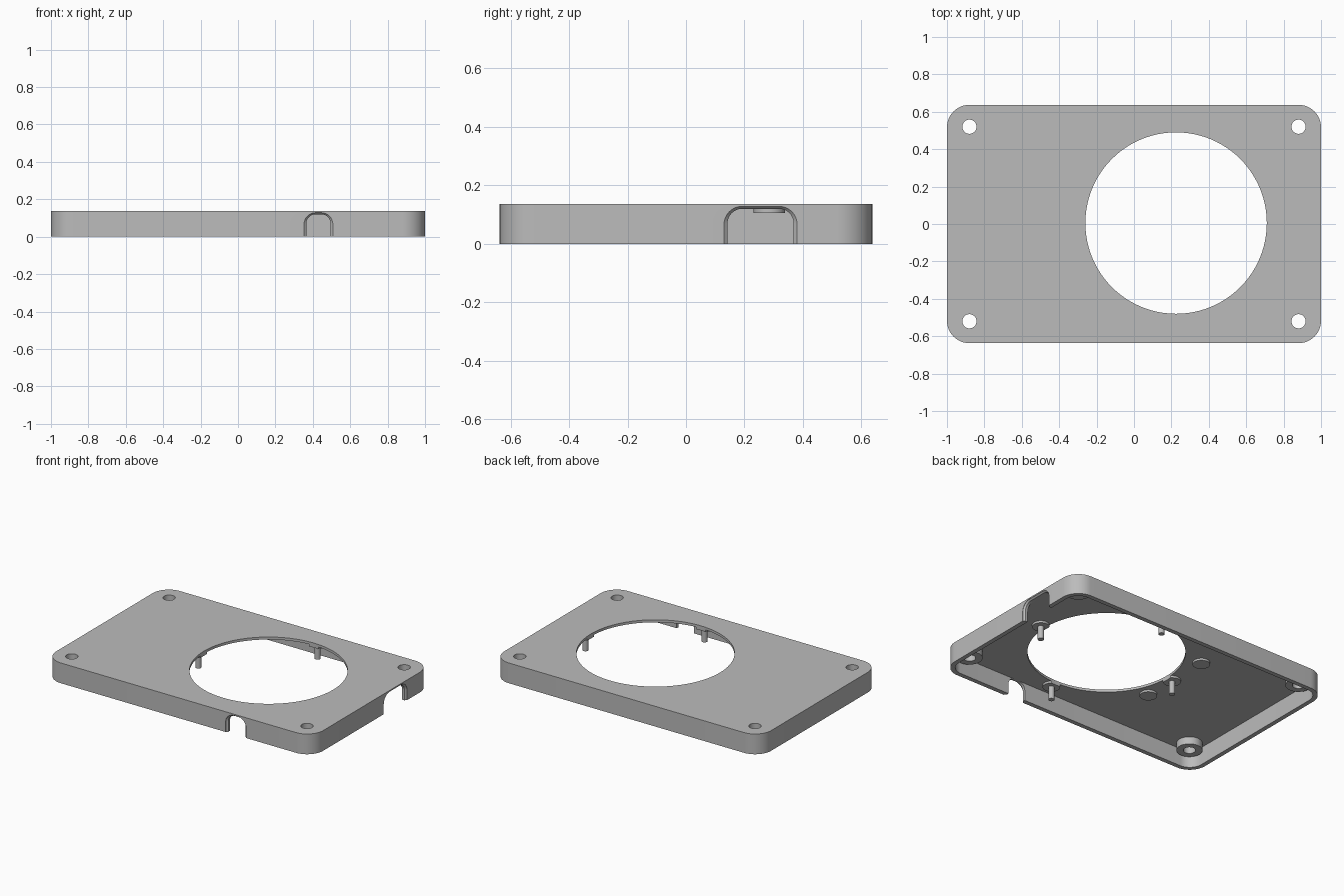
import bpy
import bmesh
from math import cos, sin, pi
from mathutils import Vector

if "Cube" in bpy.data.objects:
    bpy.data.objects.remove(bpy.data.objects["Cube"])

grey = bpy.data.materials.new("plain grey")
grey.use_nodes = True
grey.diffuse_color = (0.5, 0.5, 0.5, 1)
grey.node_tree.nodes["Principled BSDF"].inputs["Base Color"].default_value = (0.5, 0.5, 0.5, 1)

HEIGHT, CEILING = 0.137, 0.12
HALF_X, HALF_Y, CORNER, WALL = 1.0, 0.637, 0.12, 0.03
HOLE = Vector((0.225, 0.005))
HOLE_R = 0.485


def loft(name, rings):
    """Closed solid through rings of equal point count."""
    bm = bmesh.new()
    loops = [[bm.verts.new(p) for p in ring] for ring in rings]
    n = len(loops[0])
    for a, b in zip(loops, loops[1:]):
        for i in range(n):
            j = (i + 1) % n
            bm.faces.new((a[i], a[j], b[j], b[i]))
    bm.faces.new(loops[0][::-1])
    bm.faces.new(loops[-1])
    bmesh.ops.recalc_face_normals(bm, faces=bm.faces)
    mesh = bpy.data.meshes.new(name)
    bm.to_mesh(mesh)
    bm.free()
    mesh.materials.append(grey)
    obj = bpy.data.objects.new(name, mesh)
    bpy.context.collection.objects.link(obj)
    return obj


def rounded(hx, hy, r, steps=12):
    pts = []
    for k, (sx, sy) in enumerate([(1, 1), (-1, 1), (-1, -1), (1, -1)]):
        for i in range(steps + 1):
            a = (k + i / steps) * pi / 2
            pts.append((sx * (hx - r) + r * cos(a), sy * (hy - r) + r * sin(a)))
    return pts


def slab(name, hx, hy, r, z0, z1):
    pts = rounded(hx, hy, r)
    return loft(name, [[(x, y, z) for x, y in pts] for z in (z0, z1)])


def cylinder(name, x, y, r, z0, z1, n=32):
    ring = [(x + r * cos(2 * pi * i / n), y + r * sin(2 * pi * i / n)) for i in range(n)]
    return loft(name, [[(px, py, z) for px, py in ring] for z in (z0, z1)])


def combine(target, tool, operation):
    mod = target.modifiers.new(operation.title(), "BOOLEAN")
    mod.operation, mod.object, mod.solver = operation, tool, "EXACT"
    bpy.context.view_layer.objects.active = target
    bpy.ops.object.modifier_apply(modifier=mod.name)
    bpy.data.objects.remove(tool)


def notch(centre, half, r, place):
    """Arched wall cutter, flared at the outer face."""
    rings = []
    for depth, grow in ((0.02, 0.012), (-0.002, 0.012), (-0.012, 0), (-0.08, 0)):
        section = rounded(half + grow, CEILING + grow * 0.7, r + grow)
        rings.append([place(centre + u, depth, v) for u, v in section])
    return loft("notch_cutter", rings)


# Hollow shell, open underneath
cover = slab("cover", HALF_X, HALF_Y, CORNER, 0, HEIGHT)
combine(cover, slab("cavity", HALF_X - WALL, HALF_Y - WALL, CORNER - WALL, -0.1, CEILING), "DIFFERENCE")

# Cable notches in the front and +x walls
combine(cover, notch(0.43, 0.065, 0.05, lambda u, d, v: (u, -HALF_Y - d, v)), "DIFFERENCE")
combine(cover, notch(0.255, 0.113, 0.05, lambda u, d, v: (HALF_X + d, u, v)), "DIFFERENCE")

# Corner screw bosses with through holes
corners = [(sx * 0.88, sy * 0.52) for sx in (-1, 1) for sy in (-1, 1)]
for x, y in corners:
    combine(cover, cylinder("boss", x, y, 0.08, 0.07, CEILING + 0.006), "UNION")
for x, y in corners:
    combine(cover, cylinder("screw_hole", x, y, 0.038, -0.1, 0.3), "DIFFERENCE")

# Flat round pads on the underside, four of them under the pins
ring = [HOLE + Vector(d) * 0.525 for d in ((1, 0), (0, 1), (-1, 0), (0, -1))]
for x, y in [tuple(p) for p in ring] + [(-0.3, 0.285), (-0.3, -0.22)]:
    combine(cover, cylinder("pad", x, y, 0.054, 0.106, CEILING + 0.006), "UNION")

# Large round opening
combine(cover, cylinder("opening", HOLE.x, HOLE.y, HOLE_R, -0.1, 0.3, 96), "DIFFERENCE")

# Locating pins around the opening
pins = [cylinder("locating_pin", p.x, p.y, 0.019, 0.018, 0.11, 20) for p in ring]

for obj in [cover] + pins:
    bpy.ops.object.select_all(action="DESELECT")
    obj.select_set(True)
    bpy.context.view_layer.objects.active = obj
    bpy.ops.object.shade_smooth_by_angle(angle=0.5)
